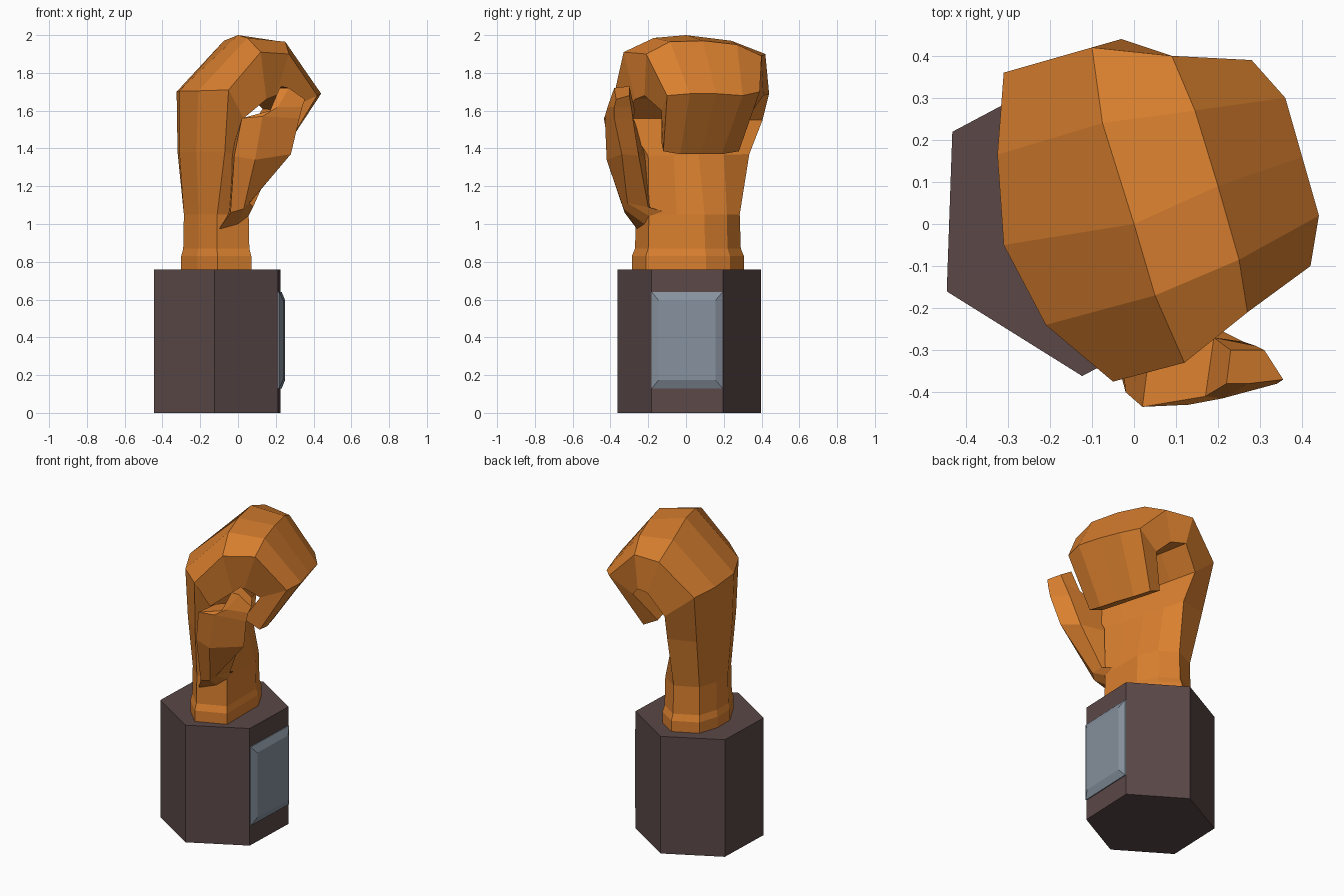
import bpy, bmesh, math
from mathutils import Vector


def material(name, rgb):
    m = bpy.data.materials.new(name)
    m.diffuse_color = (*rgb, 1)
    return m


orange = material("orange", (0.70, 0.215, 0.028))
brown = material("dark brown", (0.105, 0.064, 0.064))
steel = material("steel grey", (0.24, 0.285, 0.34))


def loft(name, rings, mat):
    """Skin a list of equal-length rings into one closed, flat-shaded object."""
    bm = bmesh.new()
    rows = [[bm.verts.new(p) for p in ring] for ring in rings]
    n = len(rows[0])
    for a, b in zip(rows, rows[1:]):
        for i in range(n):
            j = (i + 1) % n
            bm.faces.new((a[i], a[j], b[j], b[i]))
    bm.faces.new(rows[0][::-1])
    bm.faces.new(rows[-1])
    bmesh.ops.recalc_face_normals(bm, faces=bm.faces)
    me = bpy.data.meshes.new(name)
    bm.to_mesh(me)
    bm.free()
    me.materials.append(mat)
    ob = bpy.data.objects.new(name, me)
    bpy.context.collection.objects.link(ob)
    return ob


# hexagonal plinth
cx, cy, radius = -0.11, 0.018, 0.38
corners = [(cx + radius * math.cos(math.radians(28 + 60 * k)),
            cy + radius * math.sin(math.radians(28 + 60 * k))) for k in range(6)]
loft("plinth", [[(x, y, z) for x, y in corners] for z in (0, 0.76)], brown)

# bevelled plate on the right side of the plinth
normal = Vector((math.cos(math.radians(-2)), math.sin(math.radians(-2)), 0))
side = Vector((-normal.y, normal.x, 0))
plate_mid = Vector((cx, cy, 0.385)) + normal * radius * math.cos(math.pi / 6)


def plate_ring(half_w, half_h, depth):
    return [plate_mid + normal * depth + side * half_w * s + Vector((0, 0, half_h * t))
            for s, t in ((-1, -1), (1, -1), (1, 1), (-1, 1))]


loft("plate", [plate_ring(0.188, 0.255, -0.01), plate_ring(0.188, 0.255, 0.006),
               plate_ring(0.15, 0.21, 0.026)], steel)

# wrist: one ten-sided outline, scaled for the cuff
wrist = [(-.11, -.27), (-.21, -.17), (-.29, -.02), (-.29, .10), (-.25, .22),
         (-.11, .29), (0, .22), (.06, .10), (.06, -.05), (.06, -.20)]
wc = (-0.115, 0.01)
rings = [[(wc[0] + (x - wc[0]) * s, wc[1] + (y - wc[1]) * s, z) for x, y in wrist]
         for z, s in ((0.75, 1.06), (0.83, 1.06), (0.87, 1.0), (1.05, 0.98))]


# fist: outer row across the knuckles, inner row interpolated between its two ends
def section(outer, inner_index, inner_little):
    a, b = Vector(inner_index), Vector(inner_little)
    return list(outer) + [b.lerp(a, i / 4) for i in range(5)]


rings += [
    # palm
    section([(-.07, -.34, 1.38), (-.22, -.20, 1.38), (-.31, -.03, 1.38), (-.32, .12, 1.38),
             (-.28, .29, 1.38)], (.06, -.20, 1.36), (-.10, .335, 1.37)),
    # knuckles
    section([(-.05, -.375, 1.71), (-.21, -.24, 1.705), (-.31, -.05, 1.705), (-.325, .165, 1.70),
             (-.31, .36, 1.70)], (.03, -.33, 1.56), (-.13, .405, 1.55)),
    # top ridge
    section([(.12, -.33, 1.91), (.05, -.17, 1.985), (0, 0, 2.0), (-.075, .24, 1.97),
             (-.10, .42, 1.90)], (.15, -.27, 1.66), (-.03, .44, 1.69)),
    # second finger joint
    section([(.27, -.21, 1.90), (.25, -.085, 1.965), (.20, .09, 1.97), (.145, .27, 1.95),
             (.09, .40, 1.89)], (.20, -.22, 1.68), (.06, .41, 1.68)),
    # finger front
    section([(.42, -.10, 1.68), (.44, .02, 1.69), (.40, .16, 1.69), (.36, .30, 1.68),
             (.28, .39, 1.70)], (.25, -.13, 1.60), (.13, .36, 1.61)),
    # finger tips
    section([(.24, -.12, 1.385), (.23, -.03, 1.37), (.20, .08, 1.37), (.16, .19, 1.37),
             (.11, .28, 1.385)], (.13, -.13, 1.43), (.02, .26, 1.43)),
]
loft("fist", rings, orange)

# thumb
loft("thumb", [
    [(-.11, -.25, .96), (0, -.22, 1.0), (.055, -.19, 1.04), (.05, -.10, 1.06), (-.09, -.10, 1.0)],
    [(-.04, -.325, 1.06), (.03, -.33, 1.08), (.06, -.31, 1.11), (.08, -.20, 1.09), (-.05, -.15, 1.08)],
    [(-.02, -.40, 1.36), (.09, -.42, 1.34), (.28, -.34, 1.37), (.20, -.25, 1.36), (-.04, -.20, 1.36)],
    [(.02, -.435, 1.56), (.13, -.43, 1.57), (.325, -.38, 1.56), (.26, -.28, 1.55), (.04, -.28, 1.56)],
    [(.17, -.41, 1.60), (.21, -.415, 1.62), (.34, -.38, 1.62), (.29, -.29, 1.62), (.19, -.27, 1.60)],
    [(.22, -.38, 1.72), (.27, -.38, 1.72), (.355, -.37, 1.66), (.31, -.30, 1.68), (.23, -.30, 1.73)],
], orange)
